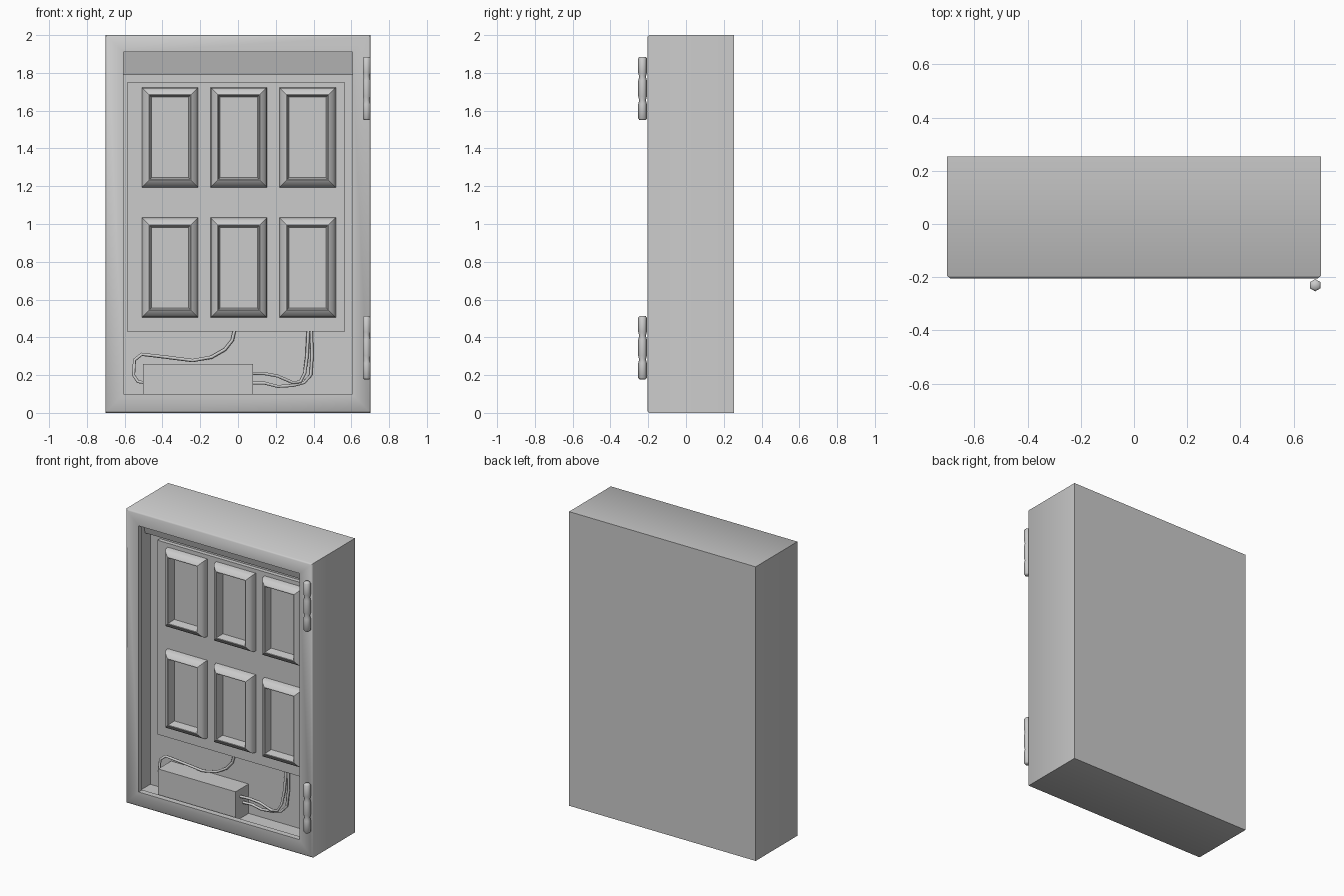
import bpy, bmesh, math

if "Cube" in bpy.data.objects:
    bpy.data.objects.remove(bpy.data.objects["Cube"])

BACK = 0.0       # rear wall of the cavity
PANEL = -0.028   # front of the window panel


def finish(name, bm, smooth=None):
    bmesh.ops.recalc_face_normals(bm, faces=bm.faces)
    mesh = bpy.data.meshes.new(name)
    bm.to_mesh(mesh)
    bm.free()
    ob = bpy.data.objects.new(name, mesh)
    bpy.context.collection.objects.link(ob)
    if smooth:
        bpy.ops.object.select_all(action='DESELECT')
        ob.select_set(True)
        bpy.context.view_layer.objects.active = ob
        bpy.ops.object.shade_smooth_by_angle(angle=math.radians(smooth))
    return ob


def loft(bm, rings, cap_start=True, cap_end=True):
    loops = [[bm.verts.new(p) for p in r] for r in rings]
    n = len(loops[0])
    for a, b in zip(loops, loops[1:]):
        for i in range(n):
            j = (i + 1) % n
            bm.faces.new((a[i], a[j], b[j], b[i]))
    if cap_start:
        bm.faces.new(loops[0])
    if cap_end:
        bm.faces.new(loops[-1])


def rect(x0, x1, z0, z1, y):
    return [(x0, y, z0), (x1, y, z0), (x1, y, z1), (x0, y, z1)]


def box(name, x0, x1, y0, y1, z0, z1):
    bm = bmesh.new()
    loft(bm, [rect(x0, x1, z0, z1, y0), rect(x0, x1, z0, z1, y1)])
    return finish(name, bm)


# Cabinet shell: chamfered front, lipped opening, wider cavity behind the lip
bm = bmesh.new()
loft(bm, [
    rect(-0.702, 0.702, 0.0, 2.0, 0.254),
    rect(-0.702, 0.702, 0.0, 2.0, -0.195),
    rect(-0.692, 0.692, 0.01, 1.99, -0.204),
    rect(-0.605, 0.605, 0.10, 1.91, -0.204),
    rect(-0.605, 0.605, 0.10, 1.91, -0.165),
    rect(-0.66, 0.66, 0.06, 1.95, -0.165),
    rect(-0.66, 0.66, 0.06, 1.95, BACK),
])
finish("cabinet_shell", bm, 50)

# Sloping header across the top of the cavity
bm = bmesh.new()
section = [(-0.10, 1.955), (-0.055, 1.79), (0.01, 1.79), (0.01, 1.955)]
loft(bm, [[(x, y, z) for y, z in section] for x in (-0.66, 0.66)])
finish("cavity_header", bm)

# Window panel and power box
box("window_panel", -0.587, 0.567, PANEL, BACK + 0.01, 0.43, 1.75)
box("power_box", -0.503, 0.08, -0.14, BACK + 0.01, 0.055, 0.26)

# Raised window frames, two rows of three: (inset, height) profile
profile = [(0, -0.004), (0.004, 0.028), (0.014, 0.042), (0.038, 0.056),
           (0.042, 0.055), (0.052, -0.004)]
for row, z in enumerate((0.769, 1.459)):
    for col in range(3):
        x = -0.36 + 0.364 * col
        bm = bmesh.new()
        loft(bm, [rect(x - 0.15 + i, x + 0.15 - i, z - 0.265 + i, z + 0.265 - i,
                       PANEL - h) for i, h in profile], False, False)
        finish(f"window_frame_{row}_{col}", bm, 35)

# Hinge barrels: six-sided, with two waists between knuckles
for label, z0 in (("lower", 0.178), ("upper", 1.55)):
    steps = [(0, 0.016), (0.008, 0.023), (0.085, 0.023), (0.105, 0.018), (0.125, 0.023),
             (0.21, 0.023), (0.23, 0.018), (0.25, 0.023), (0.327, 0.023), (0.335, 0.016)]
    bm = bmesh.new()
    loft(bm, [[(0.681 + r * math.sin(k * math.pi / 3),
                -0.23 + r * math.cos(k * math.pi / 3), z0 + h) for k in range(6)]
              for h, r in steps])
    finish(f"hinge_{label}", bm, 65)


# Cables from the power box up behind the panel edge
def cable(name, points, y_box, y_panel):
    cu = bpy.data.curves.new(name, 'CURVE')
    cu.dimensions = '3D'
    cu.bevel_depth = 0.009
    cu.bevel_resolution = 1
    sp = cu.splines.new('POLY')
    sp.points.add(len(points) - 1)
    for i, (x, z) in enumerate(points):
        t = i / (len(points) - 1)
        sp.points[i].co = (x, y_box + (y_panel - y_box) * t, z, 1)
    ob = bpy.data.objects.new(name, cu)
    bpy.context.collection.objects.link(ob)


cable("left_cable", [(-0.49, 0.16), (-0.53, 0.165), (-0.553, 0.20), (-0.548, 0.28),
                     (-0.51, 0.31), (-0.38, 0.295), (-0.24, 0.277), (-0.14, 0.295),
                     (-0.07, 0.335), (-0.03, 0.385), (-0.018, 0.44)], -0.07, -0.012)
cable("right_cable_upper", [(0.07, 0.21), (0.14, 0.208), (0.21, 0.195), (0.29, 0.16),
                            (0.33, 0.165), (0.353, 0.21), (0.365, 0.30),
                            (0.372, 0.44)], -0.09, -0.012)
cable("right_cable_lower", [(0.07, 0.158), (0.14, 0.158), (0.21, 0.14), (0.29, 0.145),
                            (0.35, 0.16), (0.385, 0.20), (0.392, 0.30),
                            (0.388, 0.44)], -0.06, -0.012)
